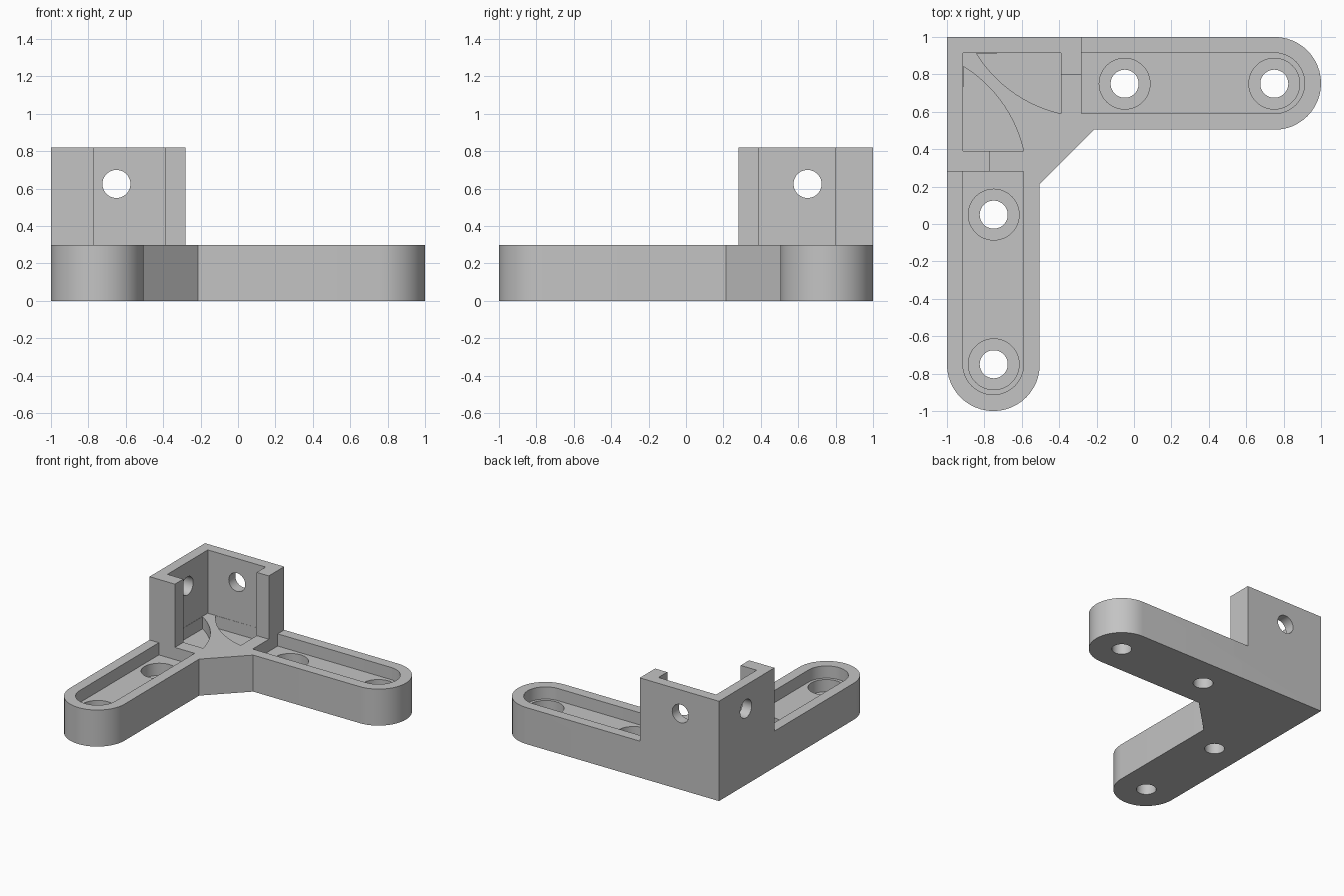
import bpy, bmesh
from math import cos, sin, pi, radians, atan2
from mathutils import Vector, Matrix

if "Cube" in bpy.data.objects:
    bpy.data.objects.remove(bpy.data.objects["Cube"], do_unlink=True)

GREY = (0.55, 0.55, 0.55, 1.0)
grey = bpy.data.materials.new("plain_grey")
grey.use_nodes = True
grey.diffuse_color = GREY
grey.node_tree.nodes["Principled BSDF"].inputs["Base Color"].default_value = GREY

BASE_TOP, FLOOR, BORE_FLOOR, TOP = 0.30, 0.20, 0.10, 0.82
WALL = 0.915      # inner face of the corner walls
ARM = 0.75        # centre line of each arm
FLANGE = (-0.39, -0.28)


def arc(cx, cy, r, a0, a1, n=24):
    return [(cx + r * cos(a0 + (a1 - a0) * i / n),
             cy + r * sin(a0 + (a1 - a0) * i / n)) for i in range(n + 1)]


def swap(points):
    """Mirror a plan outline across the corner diagonal."""
    return [(-y, -x) for x, y in reversed(points)]


def prism(name, points, z0, z1):
    bm = bmesh.new()
    face = bm.faces.new([bm.verts.new((x, y, z0)) for x, y in points])
    ext = bmesh.ops.extrude_face_region(bm, geom=[face])
    moved = [g for g in ext["geom"] if isinstance(g, bmesh.types.BMVert)]
    bmesh.ops.translate(bm, verts=moved, vec=(0, 0, z1 - z0))
    bmesh.ops.recalc_face_normals(bm, faces=bm.faces)
    mesh = bpy.data.meshes.new(name)
    bm.to_mesh(mesh)
    bm.free()
    mesh.materials.append(grey)
    obj = bpy.data.objects.new(name, mesh)
    bpy.context.collection.objects.link(obj)
    return obj


def circle(x, y, r):
    return arc(x, y, r, 0, 2 * pi, 48)[:-1]


def combine(target, tool, operation):
    """Apply a boolean and discard the tool."""
    mod = target.modifiers.new("combine", "BOOLEAN")
    mod.operation, mod.solver, mod.object = operation, "EXACT", tool
    bpy.context.view_layer.objects.active = target
    bpy.ops.object.modifier_apply(modifier=mod.name)
    bpy.data.objects.remove(tool, do_unlink=True)


# L-shaped base with rounded arm ends and a chamfered inner corner
half = [(-0.215, 0.504)] + arc(0.752, 0.752, 0.248, -pi / 2, pi / 2)
bracket = prism("corner_bracket", half + [(-1, 1)] + swap(half), 0, BASE_TOP)

# Recessed channel along each arm
channel = [(FLANGE[1], WALL), (FLANGE[1], 0.59)] + arc(ARM, 0.7525, 0.1625, -pi / 2, pi / 2)

# Corner pockets, each with one curved side leaving a narrow web on the diagonal
cx, cy, r = -0.233, 1.29, 0.717
start = atan2(WALL - cy, -0.838 - cx) + 2 * pi
end = atan2(0.59 - cy, FLANGE[0] - cx) + 2 * pi
pocket = [(FLANGE[0], WALL)] + arc(cx, cy, r, start, end)

for shape in (channel, pocket):
    for outline in (shape, swap(shape)):
        combine(bracket, prism("recess_cutter", outline, FLOOR, 0.5), "DIFFERENCE")

# Counterbored screw holes
for along in (-0.05, ARM):
    for x, y in ((along, ARM), (-ARM, -along)):
        combine(bracket, prism("bore_cutter", circle(x, y, 0.136), BORE_FLOOR, 0.25), "DIFFERENCE")
        combine(bracket, prism("hole_cutter", circle(x, y, 0.075), -0.1, 0.25), "DIFFERENCE")

# Corner tower: two walls, each ending in an inward flange
near, far = FLANGE
tower = prism("corner_tower", [
    (-1, 1), (-1, -far), (-0.77, -far), (-0.77, -near), (-WALL, -near),
    (-WALL, WALL), (near, WALL), (near, 0.80), (far, 0.80), (far, 1)], BASE_TOP - 0.15, TOP)
combine(bracket, tower, "UNION")

# Sideways holes through both tower walls
for axis, place in (("X", (-0.65, 1.0, 0.625)), ("Y", (-1.0, 0.65, 0.625))):
    cutter = prism("wall_hole_cutter", circle(0, 0, 0.075), -0.2, 0.2)
    cutter.data.transform(Matrix.Translation(Vector(place)) @ Matrix.Rotation(pi / 2, 4, axis))
    combine(bracket, cutter, "DIFFERENCE")

# Weld and shade
bm = bmesh.new()
bm.from_mesh(bracket.data)
bmesh.ops.remove_doubles(bm, verts=bm.verts, dist=0.0002)
bm.to_mesh(bracket.data)
bm.free()
bpy.ops.object.select_all(action="DESELECT")
bracket.select_set(True)
bpy.context.view_layer.objects.active = bracket
bpy.ops.object.shade_smooth_by_angle(angle=radians(30))
